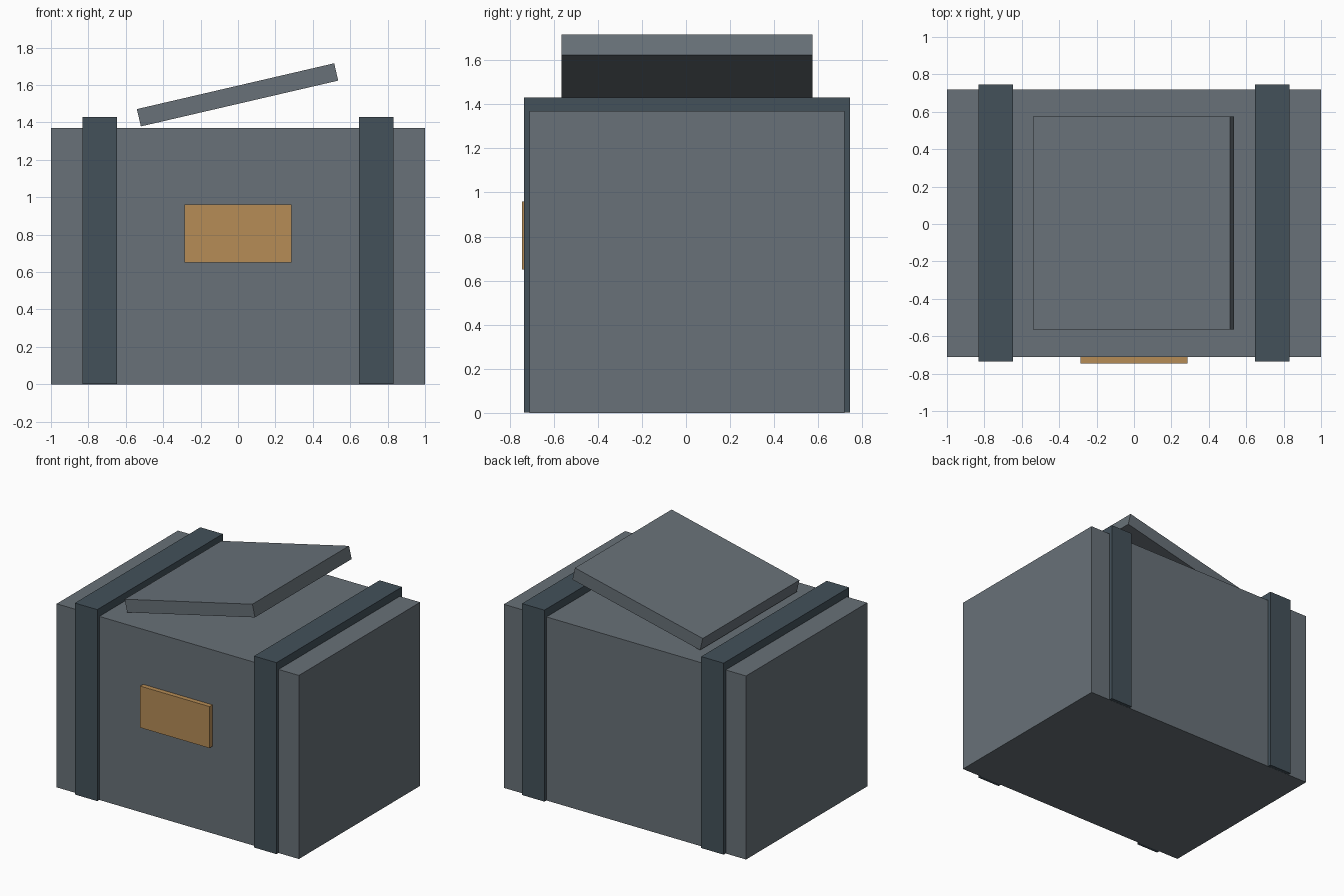
import bpy
from math import radians

cube = bpy.data.objects.get("Cube")
if cube:
    bpy.data.objects.remove(cube, do_unlink=True)


def srgb(r, g, b):
    def lin(c):
        c /= 255
        return c / 12.92 if c <= 0.04045 else ((c + 0.055) / 1.055) ** 2.4
    return (lin(r), lin(g), lin(b), 1.0)


def material(name, colour):
    mat = bpy.data.materials.new(name)
    mat.diffuse_color = colour
    mat.use_nodes = True
    for node in mat.node_tree.nodes:
        if node.type == "BSDF_PRINCIPLED":
            node.inputs["Base Color"].default_value = colour
            node.inputs["Roughness"].default_value = 0.8
    return mat


def box(name, low, high, mat, tilt=0):
    """Box between two corners, tilted about its own centre along y."""
    centre = [(a + b) / 2 for a, b in zip(low, high)]
    bpy.ops.mesh.primitive_cube_add(size=1, location=centre)
    obj = bpy.context.object
    obj.name = name
    obj.scale = [b - a for a, b in zip(low, high)]
    bpy.ops.object.transform_apply(location=False, rotation=False, scale=True)
    obj.rotation_euler.y = radians(tilt)
    obj.data.materials.append(mat)
    return obj


grey = material("slate grey", srgb(104, 113, 120))
dark = material("dark blue grey", srgb(67, 81, 90))
tan = material("cardboard tan", srgb(182, 140, 86))

# Crate body
box("crate_body", (-1, -0.71, 0), (1, 0.72, 1.37), grey)

# Straps around the crate, one on each side
for side, x in (("right", -0.74), ("left", 0.74)):
    box(side + "_strap", (x - 0.0925, -0.735, 0.001), (x + 0.0925, 0.745, 1.43), dark)

# Loose lid, propped open with its left edge raised
box("lid", (-0.544, -0.565, 1.5), (0.539, 0.575, 1.595), grey, tilt=-13.07)

# Label plate on the front
box("label_plate", (-0.286, -0.745, 0.65), (0.286, -0.71, 0.96), tan)
